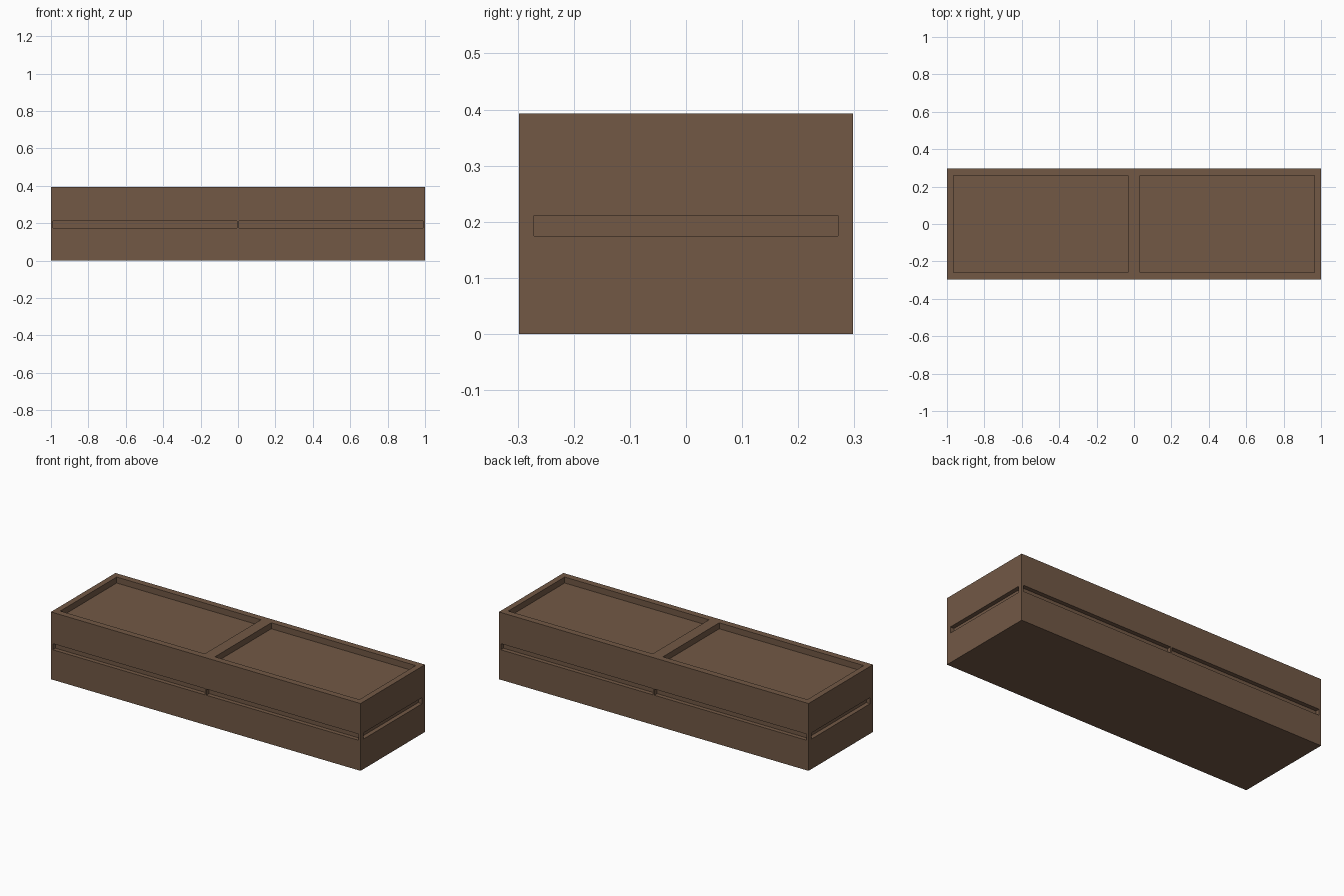
import bpy, bmesh
from mathutils import Matrix, Vector

if "Cube" in bpy.data.objects:
    bpy.data.objects.remove(bpy.data.objects["Cube"])

HX, HY, H = 1.0, 0.2975, 0.393      # half length, half depth, height
Z0, Z1 = 0.175, 0.211               # groove band
DEPTH = 0.025                       # groove depth
RECESS = 0.035                      # depth of the top panels
OUT = 0.05                          # cutter overshoot

brown = bpy.data.materials.new("brown")
brown.diffuse_color = (0.168, 0.099, 0.060, 1)
brown.use_nodes = True
brown.node_tree.nodes["Principled BSDF"].inputs["Base Color"].default_value = brown.diffuse_color


def add_box(bm, lo, hi):
    lo, hi = Vector(lo), Vector(hi)
    m = Matrix.Translation((lo + hi) / 2) @ Matrix.Diagonal((*(hi - lo), 1))
    bmesh.ops.create_cube(bm, size=1, matrix=m)


def make_object(name, bm):
    me = bpy.data.meshes.new(name)
    bmesh.ops.recalc_face_normals(bm, faces=bm.faces)
    bm.to_mesh(me)
    bm.free()
    me.materials.append(brown)
    ob = bpy.data.objects.new(name, me)
    bpy.context.collection.objects.link(ob)
    return ob


# Solid body
bm = bmesh.new()
add_box(bm, (-HX, -HY, 0), (HX, HY, H))
body = make_object("chest_body", bm)

# Cutters: two top panels, and grooves on all sides with thin posts left between
bm = bmesh.new()
for s in (-1, 1):
    xs = sorted((s * 0.033, s * 0.966))
    add_box(bm, (xs[0], -0.26, H - RECESS), (xs[1], 0.26, H + OUT))
    gx = sorted((s * 0.005, s * 0.988))
    for t in (-1, 1):
        gy = sorted((t * (HY - DEPTH), t * (HY + OUT)))
        add_box(bm, (gx[0], gy[0], Z0), (gx[1], gy[1], Z1))
    ex = sorted((s * (HX - DEPTH), s * (HX + OUT)))
    add_box(bm, (ex[0], -0.271, Z0), (ex[1], 0.271, Z1))
cutter = make_object("recess_cutter", bm)
cutter.hide_render = True
cutter.hide_viewport = False
cutter.display_type = 'WIRE'

mod = body.modifiers.new("recesses", 'BOOLEAN')
mod.operation = 'DIFFERENCE'
mod.solver = 'EXACT'
mod.object = cutter

# Bake the cut and drop the helper
dg = bpy.context.evaluated_depsgraph_get()
cut_mesh = bpy.data.meshes.new_from_object(body.evaluated_get(dg))
body.modifiers.clear()
body.data = cut_mesh
bpy.data.objects.remove(cutter)
